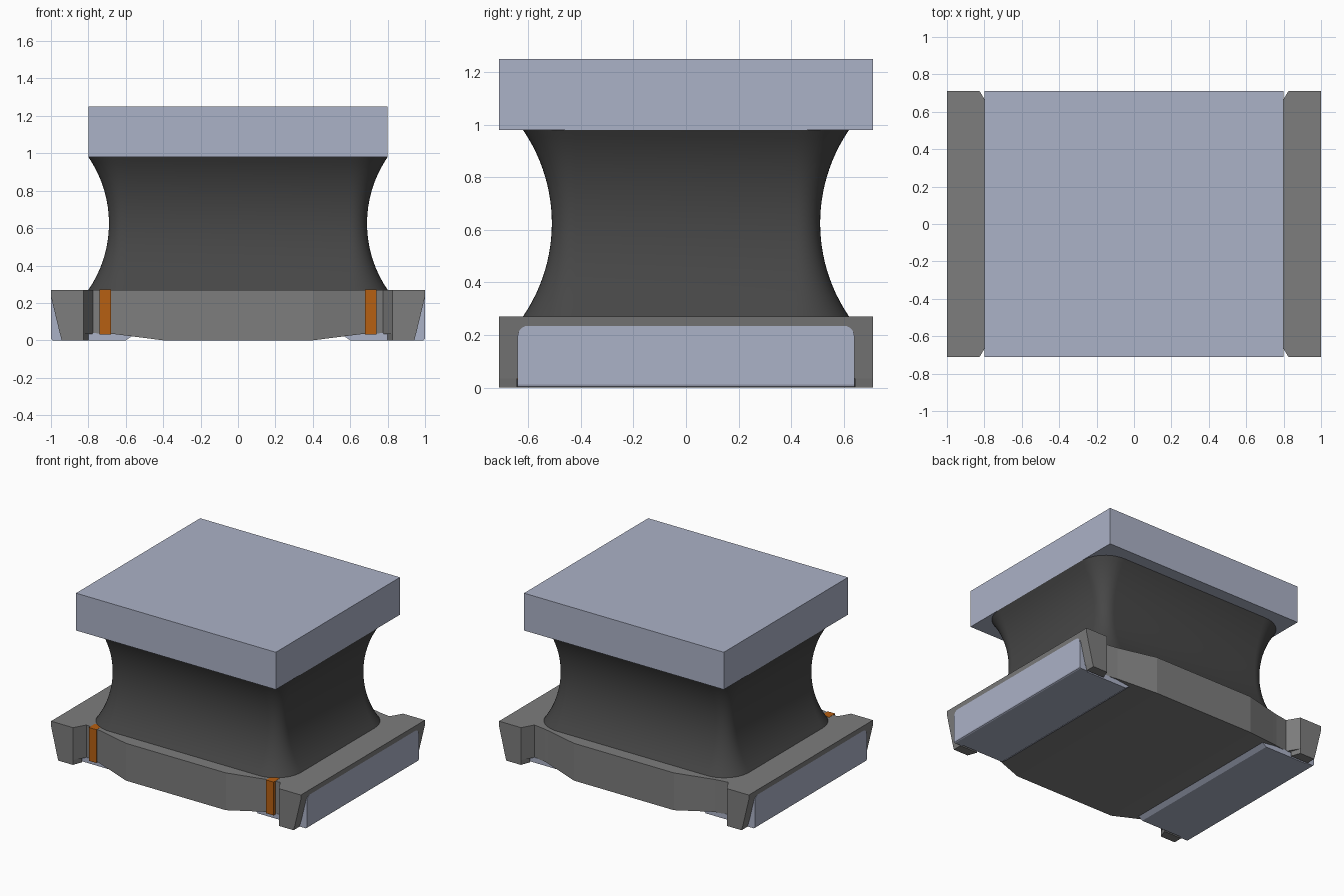
import bpy, bmesh, math

if "Cube" in bpy.data.objects:
    bpy.data.objects.remove(bpy.data.objects["Cube"], do_unlink=True)


def material(name, rgb):
    m = bpy.data.materials.new(name)
    m.use_nodes = True
    m.diffuse_color = (*rgb, 1)
    m.node_tree.nodes["Principled BSDF"].inputs["Base Color"].default_value = (*rgb, 1)
    return m


METAL = material("pale blue metal", (0.41, 0.445, 0.57))
FERRITE = material("dark ferrite", (0.062, 0.062, 0.062))
PLASTIC = material("grey plastic", (0.205, 0.205, 0.205))
COPPER = material("copper", (0.47, 0.115, 0.006))


def loft(name, rings, mat):
    """Join matching closed rings of points and cap both ends."""
    bm = bmesh.new()
    rows = [[bm.verts.new(p) for p in ring] for ring in rings]
    n = len(rows[0])
    for a, b in zip(rows, rows[1:]):
        for i in range(n):
            j = (i + 1) % n
            bm.faces.new((a[i], a[j], b[j], b[i]))
    bm.faces.new(rows[0])
    bm.faces.new(rows[-1])
    bmesh.ops.recalc_face_normals(bm, faces=bm.faces)
    mesh = bpy.data.meshes.new(name)
    bm.to_mesh(mesh)
    bm.free()
    mesh.materials.append(mat)
    obj = bpy.data.objects.new(name, mesh)
    bpy.context.collection.objects.link(obj)
    return obj


def box(name, x, y, z, mat):
    return loft(name, [[(x[0], y[0], h), (x[1], y[0], h), (x[1], y[1], h), (x[0], y[1], h)]
                       for h in z], mat)


def rounded_rect(hx, hy, r, z, steps=10):
    pts = []
    for k, (sx, sy) in enumerate([(1, 1), (-1, 1), (-1, -1), (1, -1)]):
        for i in range(steps + 1):
            a = math.pi / 2 * (k + i / steps)
            pts.append((sx * (hx - r) + r * math.cos(a), sy * (hy - r) + r * math.sin(a), z))
    return pts


# Top plate
box("top_plate", (-0.8, 0.8), (-0.71, 0.71), (0.98, 1.25), METAL)

# Waisted core: a rounded rectangle that follows a circular arc in height
half, sag = 0.355, 0.11
radius = (half ** 2 + sag ** 2) / (2 * sag)
rings = []
for i in range(25):
    h = -half + 2 * half * i / 24
    grow = radius - math.sqrt(radius ** 2 - h * h)
    rings.append(rounded_rect(0.69 + grow, 0.51 + grow, 0.09 + grow, 0.625 + h))
core = loft("waisted_core", rings, FERRITE)
bpy.ops.object.select_all(action='DESELECT')
core.select_set(True)
bpy.context.view_layer.objects.active = core
bpy.ops.object.shade_smooth_by_angle(angle=math.radians(40))

# Base: sections along x, each (x at top, x at bottom, half depth, bottom height)
side = [(0.4, 0.4, 0.71, 0.0), (0.65, 0.65, 0.647, 0.032), (0.68, 0.68, 0.64, 0.035),
        (0.775, 0.775, 0.625, 0.035), (0.825, 0.825, 0.71, 0.035), (1.0, 0.952, 0.71, 0.035)]
sections = [(-a, -b, y, z) for a, b, y, z in reversed(side)] + side
loft("base", [[(a, -y, 0.27), (a, y, 0.27), (a, y, 0.235),
               (b, y, z), (b, -y, z), (a, -y, 0.235)] for a, b, y, z in sections], PLASTIC)

for s, label in ((1, "left"), (-1, "right")):
    # Feet under the four corners of the base
    for t, end in ((1, "back"), (-1, "front")):
        loft(f"{end}_{label}_foot",
             [[(s * 0.825, t * 0.71, z), (s * x, t * 0.71, z),
               (s * x, t * 0.642, z), (s * 0.80, t * 0.642, z)]
              for x, z in ((0.942, 0.0), (0.952, 0.036))], PLASTIC)

    # End contact with rounded upper corners and an eased lower edge
    def contact(x, low):
        arc = [(0.6 + 0.04 * math.cos(a), 0.195 + 0.04 * math.sin(a))
               for a in (math.pi / 12 * i for i in range(7))]
        outline = [(0.64, low)] + arc
        outline += [(-y, z) for y, z in reversed(outline)]
        return [(s * x, y, z) for y, z in outline]
    loft(f"{label}_end_contact", [contact(0.93, 0.0), contact(0.99, 0.0),
                                  contact(0.997, 0.004), contact(1.0, 0.012)], METAL)

    # Solder pad under the base, sloped at its inner edge
    loft(f"{label}_solder_pad",
         [[(s * 0.6, y, 0.0), (s * 0.95, y, 0.0), (s * 0.94, y, 0.045), (s * 0.555, y, 0.03)]
          for y in (-0.63, 0.63)], METAL)

    # Wire lead in the front notch
    x = sorted((s * 0.68, s * 0.74))
    box(f"{label}_wire_lead", x, (-0.65, -0.58), (0.03, 0.271), COPPER)
